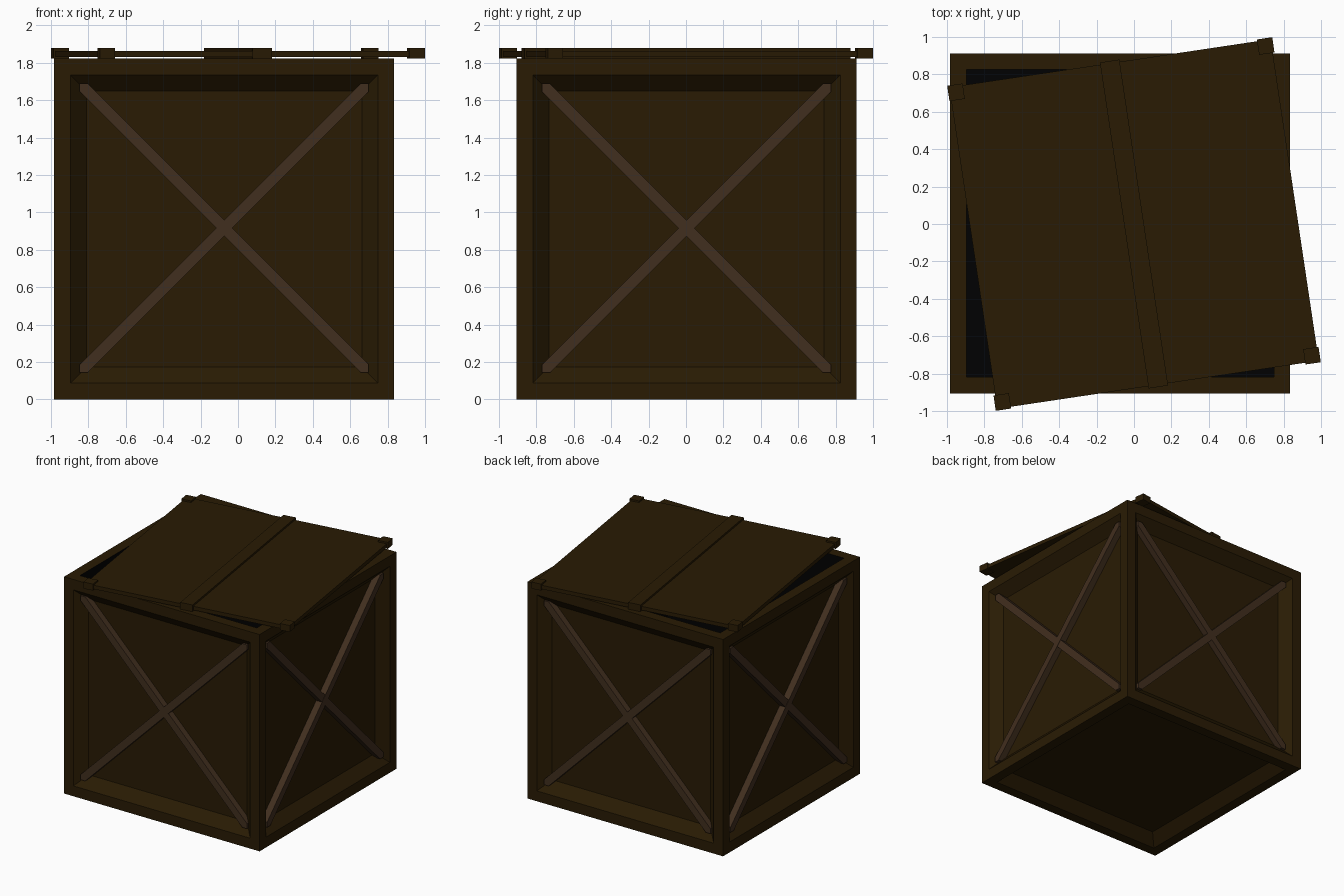
import bpy, bmesh, math
from mathutils import Matrix

if "Cube" in bpy.data.objects:
    bpy.data.objects.remove(bpy.data.objects["Cube"])

SIDE, HEIGHT, CX, CY = 1.818, 1.822, -0.074, 0.003


def material(name, rgb):
    m = bpy.data.materials.new(name)
    m.diffuse_color = (*rgb, 1)
    m.use_nodes = True
    m.node_tree.nodes["Principled BSDF"].inputs["Base Color"].default_value = m.diffuse_color
    return m


wood = material("dark wood", (0.0222, 0.011, 0.0011))
brace_wood = material("brace wood", (0.053, 0.0275, 0.013))
black = material("inside black", (0.0002, 0.0003, 0.0005))


def finish(name, bm, *mats):
    bmesh.ops.recalc_face_normals(bm, faces=bm.faces)
    me = bpy.data.meshes.new(name)
    bm.to_mesh(me)
    bm.free()
    for m in mats:
        me.materials.append(m)
    ob = bpy.data.objects.new(name, me)
    bpy.context.collection.objects.link(ob)
    return ob


def inset(bm, faces, thickness, depth):
    bm.normal_update()
    bmesh.ops.inset_individual(bm, faces=faces, thickness=thickness, depth=depth,
                               use_even_offset=True)


# Crate: frame borders with sloped, recessed panels and an open, black interior
bm = bmesh.new()
bmesh.ops.create_cube(bm, size=1, matrix=Matrix.Translation((CX, CY, HEIGHT / 2))
                      @ Matrix.Diagonal((SIDE, SIDE, HEIGHT, 1)))
panels = list(bm.faces)
inset(bm, panels, 0.087, 0)
top = max(panels, key=lambda f: f.calc_center_median().z)
panels.remove(top)
inset(bm, panels, 0.086, -0.08)
floor = bmesh.ops.extrude_face_region(bm, geom=[top])["geom"]
if top.is_valid:
    bmesh.ops.delete(bm, geom=[top], context="FACES_ONLY")
floor_verts = [v for v in floor if isinstance(v, bmesh.types.BMVert)]
bmesh.ops.translate(bm, verts=floor_verts, vec=(0, 0, 0.1 - HEIGHT))
for v in floor_verts:
    for f in v.link_faces:
        f.material_index = 1
finish("crate_body", bm, wood, black)


# Crossed braces, pointed to fit the corners of each side panel
def brace(name, turn, flip, front, back):
    a, w = 0.773, 0.043
    outline = [(-a, -a), (w - a, -a), (a, a - w), (a, a), (a - w, a), (-a, w - a)]
    bm = bmesh.new()
    f = bm.faces.new([bm.verts.new((x * flip, -SIDE / 2 + front, z)) for x, z in outline])
    geom = bmesh.ops.extrude_face_region(bm, geom=[f])["geom"]
    bmesh.ops.translate(bm, vec=(0, back - front, 0),
                        verts=[v for v in geom if isinstance(v, bmesh.types.BMVert)])
    bm.transform(Matrix.Translation((CX, CY, HEIGHT / 2 + 0.005)) @ Matrix.Rotation(turn, 4, "Z"))
    finish(name, bm, brace_wood)


for i, side in enumerate(("front", "right", "back", "left")):
    brace(side + "_brace_rising", i * math.pi / 2, 1, 0.025, 0.085)
    brace(side + "_brace_falling", i * math.pi / 2, -1, 0.027, 0.085)


# Lid: thin board with a middle batten and corner blocks, set askew
def lid_box(name, x, y, sx, sy, z0, z1):
    bm = bmesh.new()
    bmesh.ops.create_cube(bm, size=1, matrix=Matrix.Rotation(math.radians(8.5), 4, "Z")
                          @ Matrix.Translation((x, y, (z0 + z1) / 2))
                          @ Matrix.Diagonal((sx, sy, z1 - z0, 1)))
    finish(name, bm, wood)


lid_box("lid_board", 0, 0, 1.738, 1.738, 1.832, 1.864)
lid_box("lid_batten", 0, 0, 0.105, 1.762, 1.823, 1.88)
for sx in (-1, 1):
    for sy in (-1, 1):
        lid_box("lid_corner_block", sx * 0.837, sy * 0.837, 0.083, 0.083, 1.823, 1.878)
